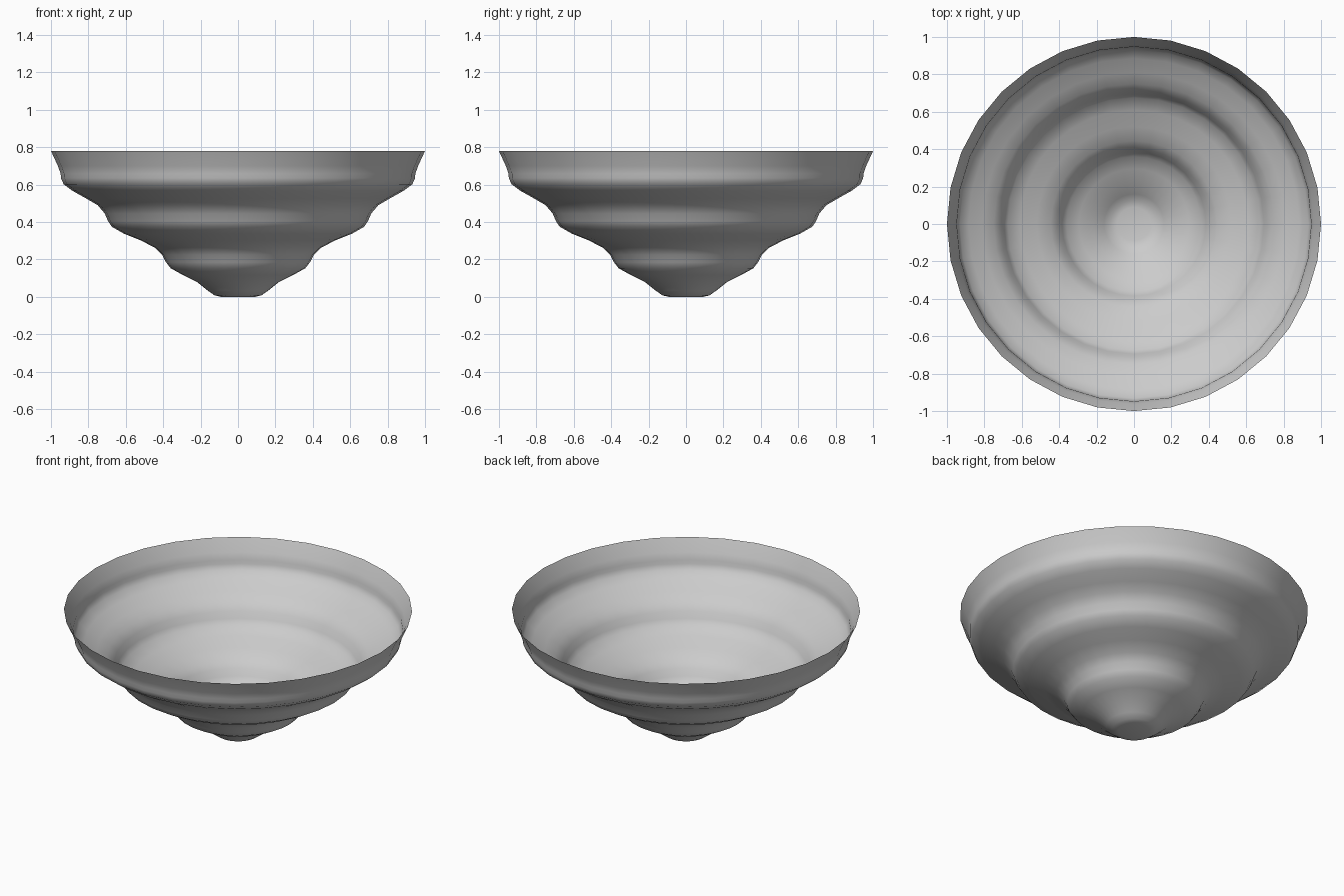
import bpy, bmesh, math

if "Cube" in bpy.data.objects:
    bpy.data.objects.remove(bpy.data.objects["Cube"])

SIDES = 32
# Profile of the stepped wall: (radius, height) from foot to rim
profile = [(0.09, 0.0), (0.125, 0.008), (0.16, 0.032), (0.22, 0.08), (0.295, 0.117),
           (0.36, 0.153), (0.385, 0.185), (0.405, 0.225), (0.445, 0.263), (0.52, 0.302),
           (0.61, 0.338), (0.675, 0.375), (0.695, 0.405), (0.712, 0.445), (0.75, 0.49),
           (0.81, 0.525), (0.885, 0.567), (0.932, 0.602), (0.947, 0.635),
           (0.948, 0.658), (0.963, 0.70), (1.0, 0.78)]

# Bowl: thin open shell made of stacked rings with a closed foot
bm = bmesh.new()
rings = [[bm.verts.new((r * math.cos(2 * math.pi * i / SIDES),
                        r * math.sin(2 * math.pi * i / SIDES), z))
          for i in range(SIDES)] for r, z in profile]
for low, high in zip(rings, rings[1:]):
    for i in range(SIDES):
        j = (i + 1) % SIDES
        bm.faces.new((low[i], low[j], high[j], high[i]))
bm.faces.new(rings[0][::-1])
for face in bm.faces:
    face.smooth = True

mesh = bpy.data.meshes.new("bowl")
bm.to_mesh(mesh)
bm.free()
bowl = bpy.data.objects.new("bowl", mesh)
bpy.context.collection.objects.link(bowl)
